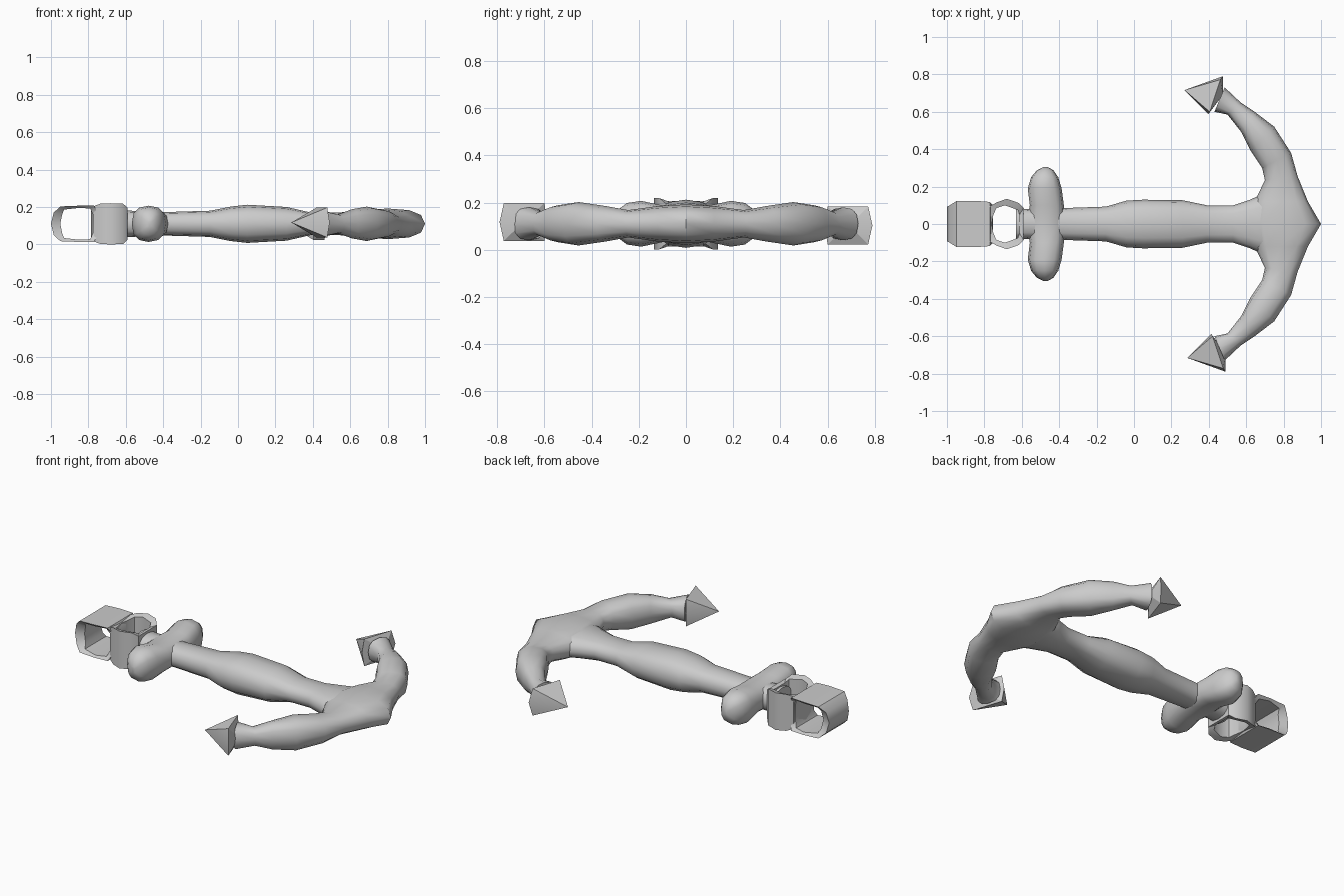
import bpy, bmesh, math
from math import cos, sin, pi

if "Cube" in bpy.data.objects:
    bpy.data.objects.remove(bpy.data.objects["Cube"])

ZC = 0.11  # height of the centre plane


def make(name, verts, faces, angle=35):
    me = bpy.data.meshes.new(name)
    me.from_pydata(verts, [], faces)
    bm = bmesh.new()
    bm.from_mesh(me)
    bmesh.ops.recalc_face_normals(bm, faces=bm.faces)
    bm.to_mesh(me)
    bm.free()
    ob = bpy.data.objects.new(name, me)
    bpy.context.collection.objects.link(ob)
    bpy.ops.object.select_all(action='DESELECT')
    ob.select_set(True)
    bpy.context.view_layer.objects.active = ob
    bpy.ops.object.shade_smooth_by_angle(angle=math.radians(angle))
    return ob


def loft(name, sections, n=12, power=0.8):
    """Skin rounded sections, each (edge x, edge y, other x, other y, half height)."""
    pw = lambda v: math.copysign(abs(v) ** power, v)
    verts, faces = [], []
    for px, py, qx, qy, h in sections:
        for k in range(n):
            c, s = pw(cos(2 * pi * k / n)), pw(sin(2 * pi * k / n))
            verts.append(((px + qx) / 2 + (px - qx) / 2 * c,
                          (py + qy) / 2 + (py - qy) / 2 * c, ZC + h * s))
    for r in range(len(sections) - 1):
        for k in range(n):
            a, b = r * n + k, r * n + (k + 1) % n
            faces.append((a, b, b + n, a + n))
    last = (len(sections) - 1) * n
    faces += [tuple(range(n)), tuple(range(last, last + n))]
    make(name, verts, faces, 50)


def mirrored(half):
    """Full section list from y = 0 outward, reflected to -y."""
    return [(a, -b, c, -d, h) for a, b, c, d, h in reversed(half[1:])] + half


def band(name, outer, inner, place):
    """Closed band; outer and inner points are (u, v, half width)."""
    n, verts, faces = len(outer), [], []
    for (u, v, w), (s, t, w2) in zip(outer, inner):
        verts += [place(u, v, w), place(u, v, -w), place(s, t, -w2), place(s, t, w2)]
    for i in range(n):
        j = (i + 1) % n
        for k in range(4):
            m = (k + 1) % 4
            faces.append((4 * i + k, 4 * i + m, 4 * j + m, 4 * j + k))
    make(name, verts, faces, 40)


def closed(half):
    """Reflect a profile half (v >= 0) into a closed loop."""
    return half + [(u, -v, w) for u, v, w in reversed(half) if v > 0]


# shank
loft("shank", [(x, w, x, -w, h) for x, w, h in [
    (-0.63, 0.085, 0.075), (-0.57, 0.08, 0.07), (-0.38, 0.085, 0.063),
    (-0.15, 0.093, 0.07), (-0.04, 0.125, 0.092), (0.05, 0.13, 0.102),
    (0.26, 0.127, 0.09), (0.39, 0.1, 0.06), (0.53, 0.1, 0.06),
    (0.62, 0.13, 0.066), (0.70, 0.165, 0.07), (0.80, 0.15, 0.07)]])

# crown and both arms in one sweep
loft("arms", mirrored([
    (0.60, 0, 1.0, 0, 0.082), (0.645, 0.12, 0.93, 0.12, 0.075),
    (0.70, 0.235, 0.875, 0.255, 0.058), (0.685, 0.30, 0.84, 0.38, 0.075),
    (0.625, 0.39, 0.75, 0.52, 0.092), (0.575, 0.49, 0.645, 0.60, 0.078),
    (0.50, 0.585, 0.57, 0.65, 0.05), (0.43, 0.60, 0.485, 0.73, 0.07)]))

# stock
loft("stock", mirrored([
    (-0.575, 0, -0.365, 0, 0.075), (-0.557, 0.1, -0.375, 0.1, 0.078),
    (-0.568, 0.19, -0.387, 0.19, 0.097), (-0.55, 0.25, -0.405, 0.25, 0.088),
    (-0.52, 0.287, -0.43, 0.287, 0.06), (-0.485, 0.304, -0.46, 0.304, 0.02)]))

# pointed flukes
for side, label in ((1, "left"), (-1, "right")):
    z, dx = ZC - side * 0.007, 0.0 if side > 0 else 0.015
    base = [(0.475, 0.79, 0), (0.462, 0.772, 0.08), (0.405, 0.60, 0.08),
            (0.398, 0.588, 0), (0.405, 0.60, -0.08), (0.462, 0.772, -0.08)]
    pts = [(0.27, 0.716, 0)] + base + [(0.475, 0.69, 0)]
    faces = []
    for k in range(6):
        a, b = 1 + k, 1 + (k + 1) % 6
        faces += [(0, a, b), (7, b, a)]
    make(label + "_fluke", [(x + dx, side * y, z + h) for x, y, h in pts], faces, 20)

# end shackle, open along y
band("shackle",
     closed([(-1.0, 0, 0.092), (-0.985, 0.06, 0.1), (-0.95, 0.093, 0.122),
             (-0.85, 0.097, 0.124), (-0.77, 0.097, 0.118), (-0.755, 0.07, 0.1)]),
     closed([(-0.95, 0, 0.075), (-0.94, 0.05, 0.08), (-0.93, 0.076, 0.1),
             (-0.85, 0.085, 0.115), (-0.79, 0.082, 0.1), (-0.776, 0.05, 0.085)]),
     lambda u, v, w: (u, w, ZC + v))

# eye, open along z
band("eye",
     closed([(-0.785, 0, 0.09), (-0.77, 0.095, 0.095), (-0.735, 0.115, 0.108),
             (-0.68, 0.135, 0.11), (-0.615, 0.112, 0.108), (-0.59, 0.085, 0.085)]),
     closed([(-0.76, 0, 0.085), (-0.752, 0.05, 0.085), (-0.735, 0.085, 0.095),
             (-0.69, 0.1, 0.1), (-0.622, 0.075, 0.095), (-0.612, 0.05, 0.08)]),
     lambda u, v, w: (u, v, ZC + w))
